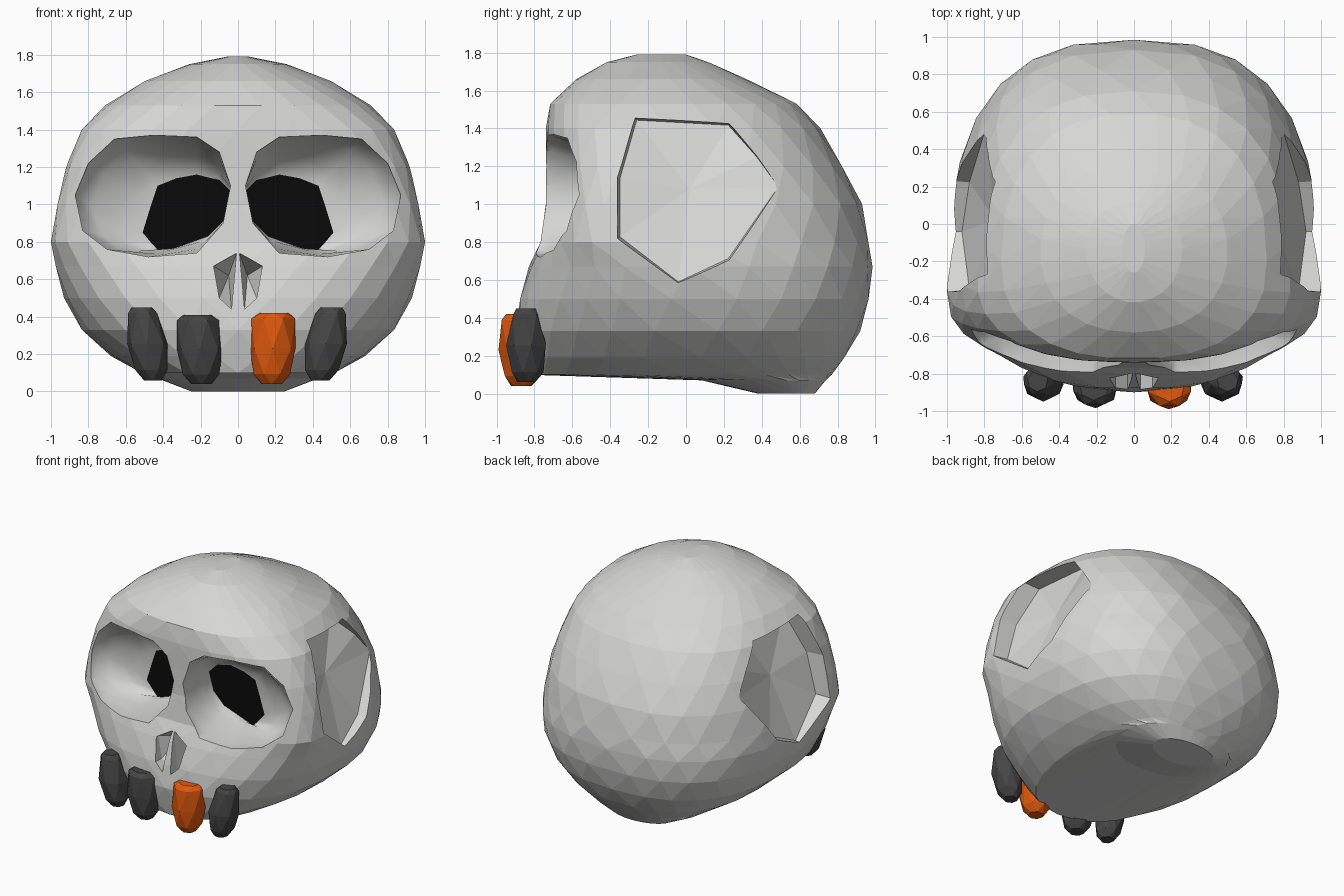
import bpy, bmesh, math
from mathutils import Vector

if "Cube" in bpy.data.objects:
    bpy.data.objects.remove(bpy.data.objects["Cube"])


def material(name, rgb):
    m = bpy.data.materials.new(name)
    m.diffuse_color = (*rgb, 1)
    m.use_nodes = True
    m.node_tree.nodes["Principled BSDF"].inputs["Base Color"].default_value = m.diffuse_color
    return m


BONE = material("bone", (0.68, 0.68, 0.67))
BLACK = material("socket_black", (0.003, 0.003, 0.003))
GREY = material("dark_tooth", (0.06, 0.06, 0.06))
ORANGE = material("orange_tooth", (0.75, 0.10, 0.004))


def loft(name, rings, mats, start=None, end=None, end_mat=0, smooth=False):
    """Triangulated skin through equal rings, closed by fans at both ends."""
    bm = bmesh.new()
    vs = [[bm.verts.new(p) for p in r] for r in rings]
    n = len(rings[0])
    for i in range(len(vs) - 1):
        a, b = vs[i], vs[i + 1]
        for j in range(n):
            k = (j + 1) % n
            tris = ((a[j], a[k], b[j]), (a[k], b[k], b[j])) if i % 2 == 0 else \
                   ((a[j], b[k], b[j]), (a[j], a[k], b[k]))
            for t in tris:
                bm.faces.new(t).smooth = smooth
    for ring, tip, mi in ((vs[0], start, 0), (vs[-1], end, end_mat)):
        mean = sum((v.co for v in ring), Vector()) / n
        c = bm.verts.new(tip if tip else mean)
        for j in range(n):
            bm.faces.new((ring[j], ring[(j + 1) % n], c)).material_index = mi
    bmesh.ops.recalc_face_normals(bm, faces=bm.faces)
    me = bpy.data.meshes.new(name)
    bm.to_mesh(me)
    bm.free()
    for m in mats:
        me.materials.append(m)
    ob = bpy.data.objects.new(name, me)
    bpy.context.collection.objects.link(ob)
    return ob


def cut(target, cutter):
    mod = target.modifiers.new("cut", "BOOLEAN")
    mod.operation, mod.solver, mod.object = "DIFFERENCE", "EXACT", cutter
    bpy.context.view_layer.objects.active = target
    bpy.ops.object.modifier_apply(modifier=mod.name)
    bpy.data.objects.remove(cutter)


# Skull: stacked superellipse slices (z, half width, y front, y widest, y back, power)
SLICES = [
    (0.00, 0.25, 0.38, 0.55, 0.68, 2.0), (0.07, 0.43, 0.08, 0.45, 0.74, 2.2),
    (0.10, 0.52, -0.84, 0.15, 0.77, 2.5), (0.19, 0.68, -0.87, 0.08, 0.84, 2.5),
    (0.33, 0.84, -0.90, 0.00, 0.92, 2.5), (0.50, 0.93, -0.88, -0.08, 0.97, 2.6),
    (0.67, 0.98, -0.83, -0.20, 0.985, 2.6), (0.80, 1.00, -0.77, -0.36, 0.97, 2.6),
    (1.00, 0.97, -0.74, -0.36, 0.93, 2.6), (1.20, 0.92, -0.74, -0.33, 0.83, 2.6),
    (1.40, 0.84, -0.74, -0.28, 0.71, 2.5), (1.53, 0.71, -0.72, -0.20, 0.59, 2.4),
    (1.66, 0.50, -0.58, -0.15, 0.32, 2.2), (1.75, 0.26, -0.42, -0.13, 0.12, 2.0),
    (1.79, 0.06, -0.26, -0.13, 0.00, 2.0)]
SEG = 26
rings = []
for i, (z, w, yf, ym, yb, p) in enumerate(SLICES):
    ring = []
    for j in range(SEG):
        a = math.tau * (j + 0.5 * (i % 2)) / SEG
        s, c = math.sin(a), math.cos(a)
        x = math.copysign(abs(s) ** (2 / p), s) * w
        d = abs(c) ** (2 / p)
        ring.append(Vector((x, ym - d * (ym - yf) if c > 0 else ym + d * (yb - ym), z)))
    rings.append(ring)
skull = loft("skull", rings, [BONE, BLACK])

# Eye sockets: rim outline tapering to a smaller black back (x, z)
RIM = [(0.04, 1.10), (0.10, 1.28), (0.22, 1.36), (0.45, 1.37), (0.66, 1.35), (0.80, 1.22),
       (0.87, 1.05), (0.83, 0.86), (0.70, 0.76), (0.48, 0.72), (0.22, 0.74), (0.08, 0.90)]
BACK = [(0.03, 1.06), (0.10, 1.13), (0.22, 1.16), (0.33, 1.14), (0.43, 1.10), (0.47, 0.98),
        (0.51, 0.85), (0.46, 0.79), (0.41, 0.74), (0.30, 0.78), (0.16, 0.83), (0.07, 0.92)]
# Temple hollows: outline with floor depth (y, z, x)
TEMPLE = [(-0.30, 1.50, 0.66), (0.25, 1.47, 0.64), (0.42, 1.28, 0.75), (0.55, 1.10, 0.80),
          (0.25, 0.67, 0.88), (-0.05, 0.53, 0.92), (-0.40, 0.80, 0.88), (-0.40, 1.15, 0.80)]
# Nose slots (x, z)
NOSE = [(0.008, 0.74), (0.13, 0.67), (0.10, 0.50), (0.035, 0.44)]

for s in (1, -1):
    bowl = [[Vector((s * x, -1.2, z)) for x, z in RIM]]
    for k in (0, 0.25, 0.5, 0.75, 1):
        ring = []
        for (x, z), (bx, bz) in zip(RIM, BACK):
            y0 = -0.72 + 0.18 * (x / 0.87) ** 2
            y = y0 + (-0.40 - y0) * math.sin(k * math.pi / 2)
            ring.append(Vector((s * (x + (bx - x) * k), y, z + (bz - z) * k)))
        bowl.append(ring)
    cut(skull, loft("socket_cutter", bowl, [BONE, BLACK], end_mat=1, smooth=True))

    outer = [Vector((s * 1.3, y, z)) for y, z, x in TEMPLE]
    floor = [Vector((s * x, 0.03 + (y - 0.03) * 0.88, 1.03 + (z - 1.03) * 0.88))
             for y, z, x in TEMPLE]
    cut(skull, loft("temple_cutter", [outer, floor], [BONE, BLACK],
                    end=Vector((s * 0.74, 0.02, 1.08))))

    front = [Vector((s * x, -1.2, z)) for x, z in NOSE]
    deep = [Vector((s * x, -0.80, z)) for x, z in NOSE]
    cut(skull, loft("nose_cutter", [front, deep], [BONE, BLACK],
                    end=Vector((s * 0.05, -0.62, 0.62))))


# Teeth: chunky seven-sided crystals (relative height, scale)
def tooth(name, x, y, rx, ry, z0, z1, lean, top, mat):
    rings = []
    for i, (t, k) in enumerate(((0.0, 0.45), (0.14, 0.8), (0.5, 1.0), (0.92, top), (1.0, top * 0.7))):
        cx = x + lean * (0.5 - t)
        rings.append([Vector((cx + rx * k * math.sin(a), y - ry * k * math.cos(a),
                              z0 + (z1 - z0) * t))
                      for a in (math.tau * (j + 0.5 * (i % 2)) / 7 for j in range(7))])
    return loft(name, rings, [mat])


tooth("left_outer_tooth", -0.485, -0.84, 0.11, 0.11, 0.06, 0.45, 0.06, 0.72, GREY)
tooth("left_inner_tooth", -0.205, -0.865, 0.125, 0.12, 0.04, 0.41, 0.02, 0.92, GREY)
tooth("right_inner_tooth", 0.185, -0.87, 0.125, 0.12, 0.04, 0.42, -0.01, 0.95, ORANGE)
tooth("right_outer_tooth", 0.47, -0.84, 0.115, 0.11, 0.06, 0.45, -0.06, 0.72, GREY)
